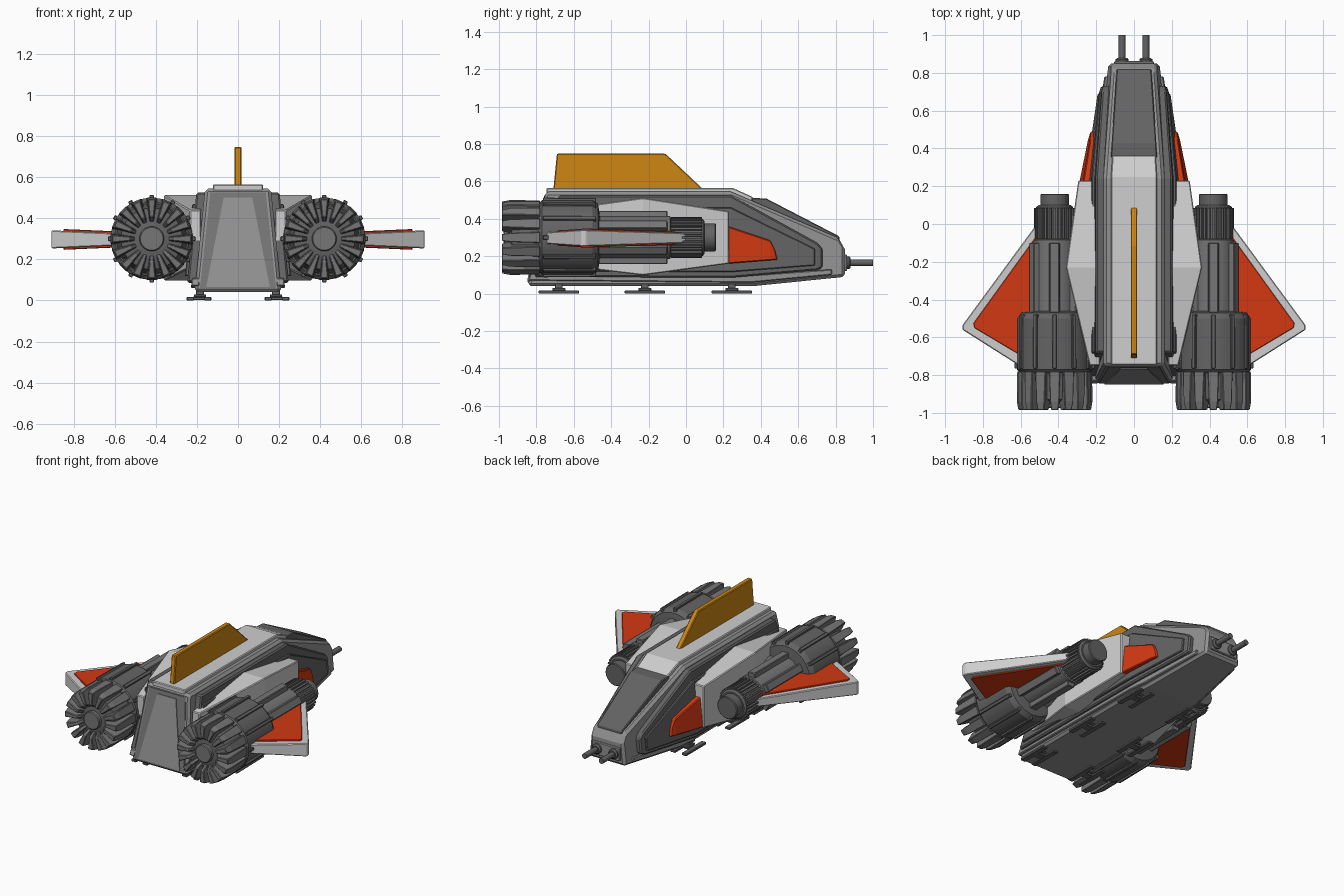
import bpy, bmesh, math
from mathutils import Vector

if "Cube" in bpy.data.objects:
    bpy.data.objects.remove(bpy.data.objects["Cube"])


def material(name, r, g, b):
    m = bpy.data.materials.new(name)
    m.diffuse_color = (r, g, b, 1)
    m.use_nodes = True
    m.node_tree.nodes["Principled BSDF"].inputs["Base Color"].default_value = m.diffuse_color
    return m


LIGHT = material("light_grey", 0.62, 0.62, 0.62)
MID = material("mid_grey", 0.29, 0.29, 0.29)
STEEL = material("steel_grey", 0.18, 0.18, 0.18)
DARK = material("dark_grey", 0.125, 0.125, 0.125)
RED = material("red", 0.65, 0.04, 0.006)
ORANGE = material("orange", 0.62, 0.24, 0.006)


def build(name, lofts, mat, mirror=False, bevel=0.005, smooth=False):
    """Each loft is a list of rings of points, skinned and capped."""
    bm = bmesh.new()
    for rings in lofts:
        vs = [[bm.verts.new(p) for p in ring] for ring in rings]
        n = len(vs[0])
        for a, b in zip(vs, vs[1:]):
            for i in range(n):
                j = (i + 1) % n
                bm.faces.new((a[i], a[j], b[j], b[i]))
        bm.faces.new(vs[0])
        bm.faces.new(vs[-1])
    bmesh.ops.recalc_face_normals(bm, faces=bm.faces)
    me = bpy.data.meshes.new(name)
    bm.to_mesh(me)
    bm.free()
    me.materials.append(mat)
    ob = bpy.data.objects.new(name, me)
    bpy.context.collection.objects.link(ob)
    if mirror:
        ob.modifiers.new("mirror", 'MIRROR')
    if bevel:
        bv = ob.modifiers.new("bevel", 'BEVEL')
        bv.width, bv.segments, bv.limit_method = bevel, 1, 'ANGLE'
    if smooth:
        bpy.ops.object.select_all(action='DESELECT')
        ob.select_set(True)
        bpy.context.view_layer.objects.active = ob
        bpy.ops.object.shade_smooth_by_angle(angle=math.radians(30))
    return ob


def lathe(profile, cx, cz, n=32):
    """Rings round a y axis from (y, radius) pairs."""
    return [[(cx + r * math.cos(2 * math.pi * i / n), y, cz + r * math.sin(2 * math.pi * i / n))
             for i in range(n)] for y, r in profile]


def box(x0, x1, y0, y1, z0, z1):
    return [[(x0, y, z0), (x1, y, z0), (x1, y, z1), (x0, y, z1)] for y in (y0, y1)]


def hull_x(y, z):
    """Half width of the hull: narrower at the top and towards the nose."""
    return 0.21 - (z - 0.05) * 0.1 - max(0, y - 0.24) * 0.115


def slab(stations):
    """Side plate lying on the hull; station = lower (y, z), upper (y, z), height off hull."""
    rings = []
    for (yl, zl), (yu, zu), off in stations:
        a, b = hull_x(yl, zl), hull_x(yu, zu)
        rings.append([(a - 0.02, yl, zl), (a + off, yl, zl), (b + off, yu, zu), (b - 0.02, yu, zu)])
    return rings


def deck(stations):
    """Symmetric plate; station = y, half width, bottom z, top z."""
    return [[(-w, y, a), (w, y, a), (w, y, b), (-w, y, b)] for y, w, a, b in stations]


# Hull
hull = []
for (yl, zl), (yu, zu) in [((-0.845, 0.04), (-0.75, 0.545)), ((0.24, 0.04), (0.24, 0.545)),
                           ((0.36, 0.04), (0.36, 0.493)), ((0.815, 0.086), (0.815, 0.298)),
                           ((0.85, 0.09), (0.85, 0.236))]:
    a, b = hull_x(yl, zl), hull_x(yu, zu)
    hull.append([(-a, yl, zl), (a, yl, zl), (b, yu, zu), (-b, yu, zu)])
build("hull", [hull], MID, bevel=0.015)

# Roof panel and cockpit window
build("roof_panel", [deck([(-0.745, 0.122, 0.52, 0.565), (0.25, 0.122, 0.52, 0.565),
                           (0.36, 0.115, 0.47, 0.515)])], LIGHT)
build("cockpit_window", [deck([(0.35, 0.122, 0.45, 0.512), (0.43, 0.118, 0.44, 0.508),
                               (0.82, 0.092, 0.27, 0.306)])], DARK)

# Layered dark side plates
build("side_plate", [slab([((-0.81, 0.09), (-0.68, 0.525), 0.04), ((0.24, 0.085), (0.24, 0.525), 0.04),
                           ((0.70, 0.125), (0.70, 0.272), 0.035), ((0.73, 0.14), (0.73, 0.24), 0.03)])],
      DARK, True, 0.008)
build("side_inset_plate", [slab([((-0.77, 0.12), (-0.68, 0.47), 0.055), ((0.24, 0.115), (0.24, 0.46), 0.055),
                                 ((0.69, 0.15), (0.69, 0.24), 0.045)])], DARK, True)
build("side_rail", [slab([((-0.845, 0.07), (-0.83, 0.11), 0.02), ((0.24, 0.06), (0.24, 0.10), 0.02),
                          ((0.36, 0.06), (0.36, 0.10), 0.02), ((0.78, 0.10), (0.78, 0.13), 0.015)])],
      MID, True)

# White side pods and red nose-side panels
pod = [[(0.18, y, a), (x, y, a), (x, y, b), (0.18, y, b)]
       for y, x, a, b in [(-0.75, 0.235, 0.16, 0.44), (-0.23, 0.36, 0.098, 0.512), (0.23, 0.295, 0.16, 0.44)]]
build("side_pod", [pod], LIGHT, True)
build("red_side_panel", [slab([((0.225, 0.16), (0.225, 0.36), 0.09), ((0.45, 0.178), (0.45, 0.285), 0.07),
                               ((0.49, 0.18), (0.475, 0.235), 0.062)])], RED, True)


# Rear hatch on the sloping back wall
def rear_panel(z0, w0, z1, w1, off):
    def wall(z):
        return -0.845 + (z - 0.04) * 0.188
    return [[(-w0, wall(z0) - d, z0), (w0, wall(z0) - d, z0), (w1, wall(z1) - d, z1), (-w1, wall(z1) - d, z1)]
            for d in (-0.01, off)]


build("hatch_frame", [rear_panel(0.06, 0.185, 0.525, 0.135, 0.004)], STEEL, bevel=0)
build("hatch_door", [rear_panel(0.065, 0.155, 0.50, 0.07, 0.009)], MID, bevel=0)

# Dorsal fin
build("dorsal_fin", [[[(x, -0.71, 0.55), (x, -0.69, 0.748), (x, -0.11, 0.748), (x, 0.10, 0.55)]
                      for x in (-0.017, 0.017)]], ORANGE)

# Engines
EX, EZ = 0.42, 0.30
build("engine_casing", [lathe([(-0.79, 0.18), (-0.77, 0.2), (-0.50, 0.2), (-0.47, 0.18), (-0.46, 0.11)], EX, EZ)],
      DARK, True, 0, True)
build("engine_barrel", [lathe([(-0.5, 0.115), (-0.085, 0.115), (-0.08, 0.1)], EX, EZ)], STEEL, True, 0, True)
build("engine_collar", [lathe([(-0.09, 0.098), (0.09, 0.098), (0.1, 0.085)], EX, EZ)], DARK, True, 0, True)
build("engine_intake_cap", [lathe([(0.08, 0.075), (0.155, 0.075), (0.16, 0.07)], EX, EZ)], DARK, True, 0, True)
build("nozzle_core", [lathe([(-0.77, 0.175), (-0.93, 0.15), (-0.95, 0.065)], EX, EZ)], DARK, True, 0, True)
build("nozzle_hub", [lathe([(-0.9, 0.06), (-0.97, 0.06), (-0.975, 0.055)], EX, EZ)], STEEL, True, 0, True)


def radial(n, stations, phase=0.0):
    """Ribs round the engine axis; station = y, inner r, outer r, inner and outer half width."""
    out = []
    for k in range(n):
        t = 2 * math.pi * (k + phase) / n
        r, u = Vector((math.sin(t), 0, math.cos(t))), Vector((math.cos(t), 0, -math.sin(t)))
        out.append([[Vector((EX, y, EZ)) + r * a + u * b for a, b in
                     ((r0, -w0), (r0, w0), (r1, w1), (r1, -w1))] for y, r0, r1, w0, w1 in stations])
    return out


build("nozzle_petals", radial(16, [(-0.78, 0.08, 0.198, 0.01, 0.03), (-0.94, 0.08, 0.2, 0.01, 0.025),
                                   (-0.985, 0.11, 0.192, 0.011, 0.019)]), STEEL, True, 0.004)
build("casing_ribs", radial(12, [(-0.765, 0.18, 0.213, 0.011, 0.011), (-0.48, 0.18, 0.21, 0.011, 0.011)]),
      DARK, True, 0.003)
build("barrel_ribs", radial(6, [(-0.5, 0.1, 0.142, 0.03, 0.025), (-0.10, 0.1, 0.142, 0.03, 0.025)]),
      STEEL, True, 0.004)
build("collar_teeth", radial(28, [(-0.08, 0.09, 0.11, 0.007, 0.006), (0.085, 0.09, 0.11, 0.007, 0.006)]),
      DARK, True, 0)


# Wings: white frame with raised red skins
def wing(points, extra):
    return [[(x, y, 0.297 + s * (0.024 + 0.02 * (x - 0.45) / 0.455 + extra)) for x, y in points]
            for s in (-1, 1)]


build("wing_frame", [wing([(0.45, 0.02), (0.50, 0.02), (0.908, -0.535), (0.908, -0.56), (0.60, -0.755),
                           (0.45, -0.755)], 0)], LIGHT, True)
build("wing_skin", [wing([(0.46, -0.02), (0.50, -0.04), (0.85, -0.525), (0.845, -0.55), (0.61, -0.69),
                          (0.46, -0.69)], 0.009)], RED, True, 0.003)

# Nose guns
build("gun_mount", [box(-0.105, 0.105, 0.84, 0.862, 0.12, 0.21)], MID)
build("gun_sleeves", [lathe([(0.85, 0.034), (0.872, 0.034), (0.88, 0.025)], 0.063, 0.165, 16)], DARK, True, 0, True)
build("gun_barrels", [lathe([(0.86, 0.018), (1.0, 0.018)], 0.063, 0.165, 16)], DARK, True, 0, True)

# Landing feet: H-shaped pads on short posts
feet, posts = [], []
for y in (-0.68, -0.22, 0.245):
    for x in (0.148, 0.232):
        feet.append(box(x - 0.018, x + 0.018, y - 0.108, y + 0.108, 0, 0.016))
    feet.append(box(0.16, 0.22, y - 0.025, y + 0.025, 0.002, 0.018))
    posts.append(box(0.155, 0.215, y - 0.035, y + 0.035, 0.015, 0.03))
    posts.append(box(0.165, 0.205, y - 0.02, y + 0.02, 0.025, 0.06))
build("landing_feet", feet, DARK, True, 0.003)
build("landing_posts", posts, DARK, True, 0.003)
